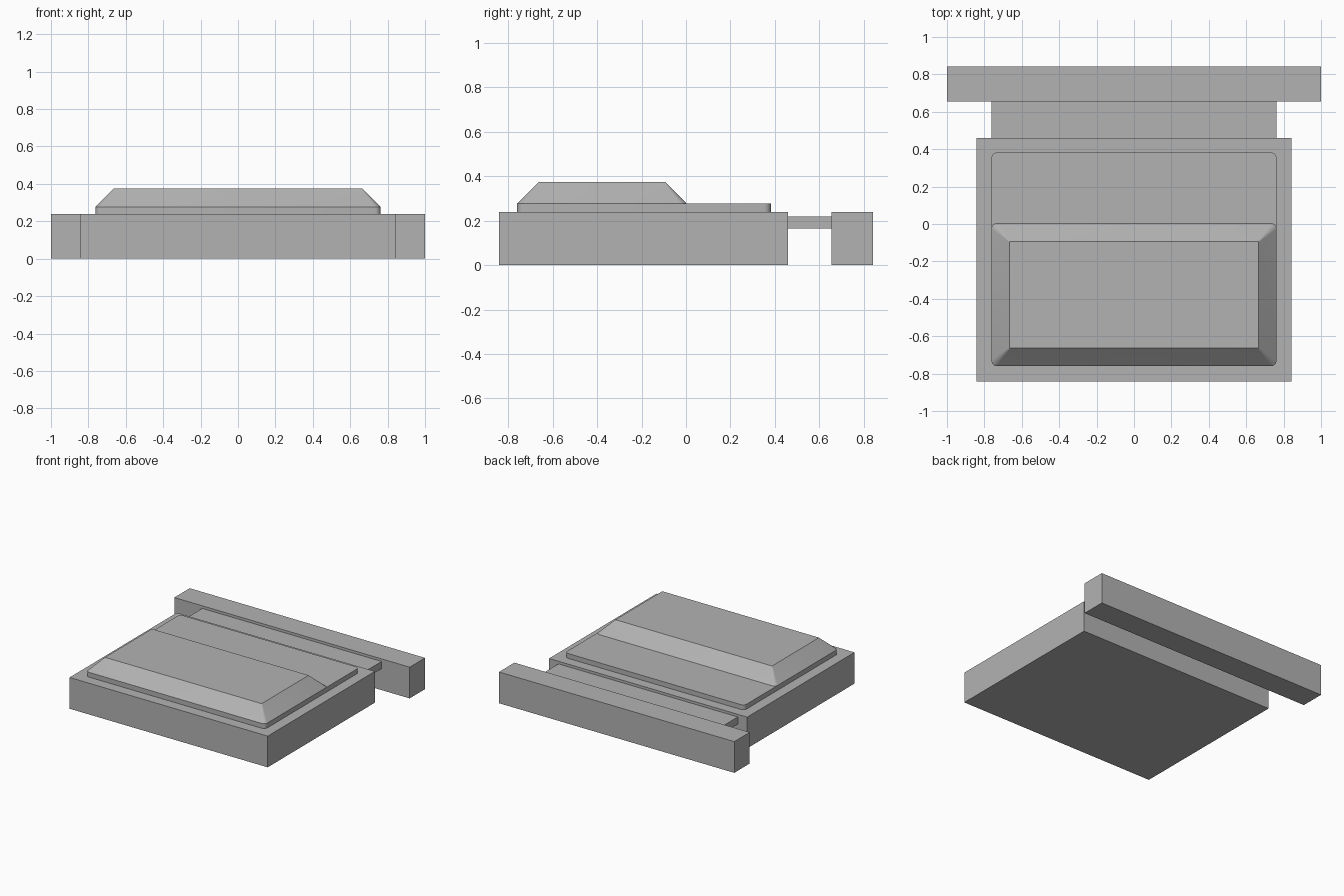
import bpy
import bmesh
from math import cos, sin, pi, radians

cube = bpy.data.objects.get("Cube")
if cube:
    bpy.data.objects.remove(cube, do_unlink=True)

grey = bpy.data.materials.new("plain grey")
grey.use_nodes = True
colour = (0.45, 0.45, 0.45, 1)
grey.diffuse_color = colour
grey.node_tree.nodes["Principled BSDF"].inputs["Base Color"].default_value = colour


def outline(half_x, y0, y1, radius, steps=6):
    """Rectangle centred on x, with rounded corners when radius > 0."""
    if radius == 0:
        return [(half_x, y1), (-half_x, y1), (-half_x, y0), (half_x, y0)]
    points = []
    corners = [(1, y1 - radius), (-1, y1 - radius), (-1, y0 + radius), (1, y0 + radius)]
    for quarter, (side, cy) in enumerate(corners):
        for i in range(steps + 1):
            a = (quarter + i / steps) * pi / 2
            points.append((side * (half_x - radius) + radius * cos(a), cy + radius * sin(a)))
    return points


def loft(name, bottom, top, z0, z1, smooth=False):
    """Closed solid between two matching outlines."""
    bm = bmesh.new()
    low = [bm.verts.new((x, y, z0)) for x, y in bottom]
    high = [bm.verts.new((x, y, z1)) for x, y in top]
    bm.faces.new(low[::-1])
    bm.faces.new(high)
    n = len(low)
    for i in range(n):
        j = (i + 1) % n
        bm.faces.new((low[i], low[j], high[j], high[i]))
    mesh = bpy.data.meshes.new(name)
    bm.to_mesh(mesh)
    bm.free()
    mesh.materials.append(grey)
    obj = bpy.data.objects.new(name, mesh)
    bpy.context.collection.objects.link(obj)
    if smooth:
        bpy.ops.object.select_all(action="DESELECT")
        obj.select_set(True)
        bpy.context.view_layer.objects.active = obj
        bpy.ops.object.shade_smooth_by_angle(angle=radians(30))
    return obj


def block(name, half_x, y0, y1, z0, z1, radius=0):
    shape = outline(half_x, y0, y1, radius)
    return loft(name, shape, shape, z0, z1, radius > 0)


# Main base, rear bar and the bridge joining them
block("base", 0.842, -0.842, 0.46, 0, 0.24)
block("rear_bar", 1.0, 0.655, 0.842, 0, 0.24)
block("bridge", 0.762, 0.46, 0.655, 0.165, 0.22)

# Thin plate with rounded corners, on top of the base
block("top_plate", 0.762, -0.76, 0.382, 0.24, 0.277, 0.03)

# Raised pad with sloping sides, on the front part of the plate
loft("raised_pad", outline(0.762, -0.76, 0.003, 0.03),
     outline(0.666, -0.664, -0.093, 0.005), 0.277, 0.374, True)
